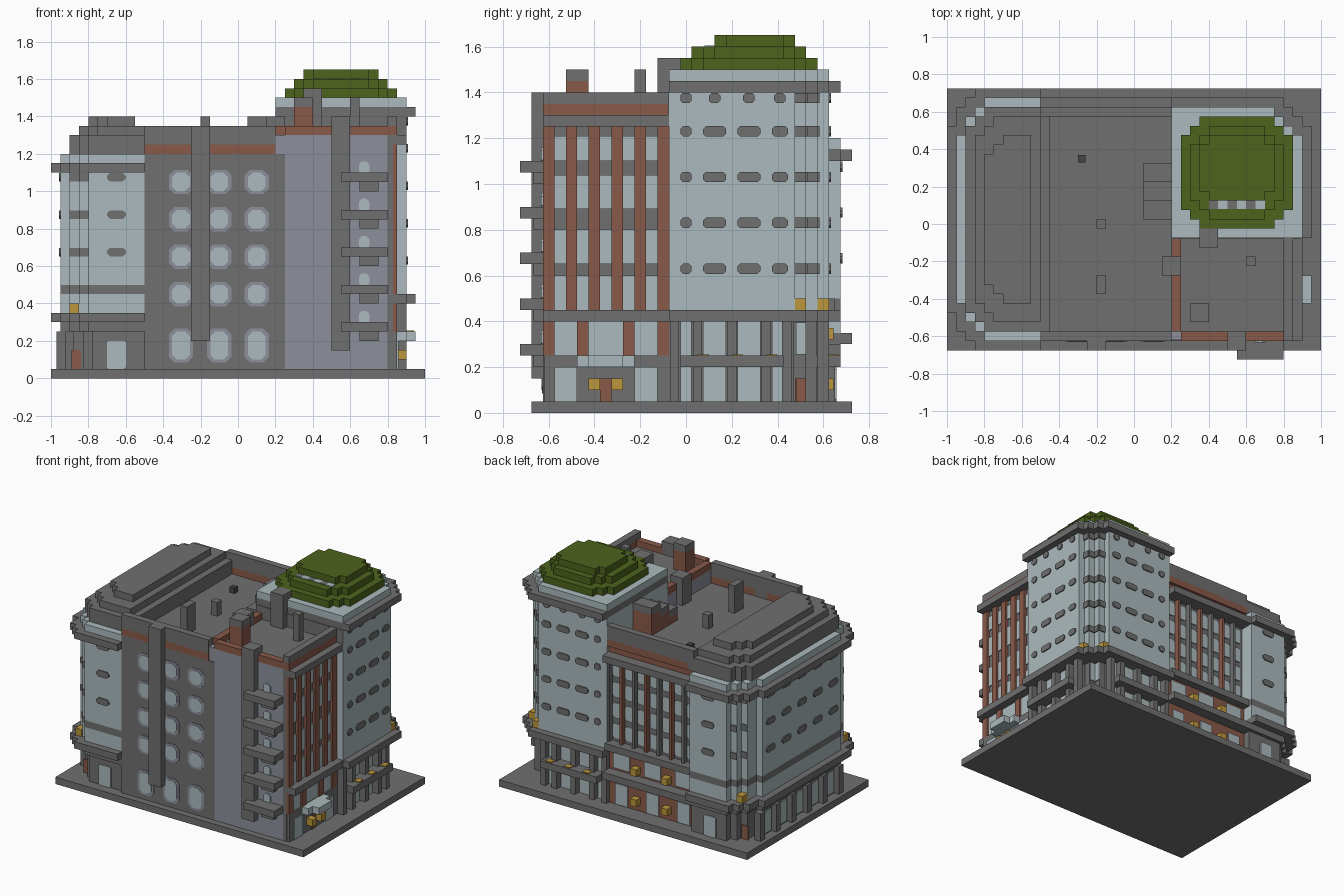
import bpy, bmesh
from mathutils import Vector

if "Cube" in bpy.data.objects:
    bpy.data.objects.remove(bpy.data.objects["Cube"])

COLOURS = {
    "stone grey": (0.16, 0.16, 0.16),
    "pale blue": (0.41, 0.49, 0.51),
    "slate blue": (0.27, 0.28, 0.33),
    "brick brown": (0.25, 0.10, 0.066),
    "dome green": (0.075, 0.125, 0.012),
    "lamp yellow": (0.50, 0.31, 0.045),
    "dark iron": (0.06, 0.06, 0.06),
}
GREY, PALE, SLATE, BROWN, GREEN, YELLOW, DARK = range(len(COLOURS))
materials = []
for label, rgb in COLOURS.items():
    m = bpy.data.materials.new(label)
    m.use_nodes = True
    m.diffuse_color = (*rgb, 1)
    bsdf = m.node_tree.nodes["Principled BSDF"]
    bsdf.inputs["Base Color"].default_value = (*rgb, 1)
    bsdf.inputs["Roughness"].default_value = 0.9
    materials.append(m)

parts = {}
S = 0.05


def prism(name, pts, lo, hi, axis, mat):
    """Extrude a 2D outline along x, y or z into the named part."""
    bm = parts.setdefault(name, bmesh.new())
    place = {"x": lambda a, b, c: (c, a, b), "y": lambda a, b, c: (a, c, b), "z": lambda a, b, c: (a, b, c)}[axis]
    low = [bm.verts.new(place(a, b, lo)) for a, b in pts]
    high = [bm.verts.new(place(a, b, hi)) for a, b in pts]
    n = len(pts)
    faces = [bm.faces.new(low[::-1]), bm.faces.new(high)]
    faces += [bm.faces.new((low[i], low[(i + 1) % n], high[(i + 1) % n], high[i])) for i in range(n)]
    for f in faces:
        f.material_index = mat


def box(name, x0, x1, y0, y1, z0, z1, mat):
    prism(name, [(x0, y0), (x1, y0), (x1, y1), (x0, y1)], z0, z1, "z", mat)


def stepped(name, x0, x1, y0, y1, z0, z1, mat, corners, rise=(0.15, 0.1, 0.05, 0)):
    """Block whose chosen corners are cut back in a staircase."""
    cut = [(0, rise[0])]
    for i in range(1, len(rise)):
        cut += [(i * S, rise[i - 1]), (i * S, rise[i])]
    pts = []
    for tag, x, y, sx, sy in (("fl", x0, y0, 1, 1), ("fr", x1, y0, -1, 1),
                              ("br", x1, y1, -1, -1), ("bl", x0, y1, 1, -1)):
        run = [(x + sx * a, y + sy * b) for a, b in cut] if tag in corners else [(x, y)]
        pts += run if sx * sy > 0 else run[::-1]
    prism(name, pts, z0, z1, "z", mat)


def plate(name, side, at, u, z, w, h, mat, depth=0.008, bevel=0.0):
    """Thin panel on a wall facing x or y, centred at u, z."""
    a, b = w / 2, h / 2
    c = bevel
    if c:
        pts = [(u - a + c, z - b), (u + a - c, z - b), (u + a, z - b + c), (u + a, z + b - c),
               (u + a - c, z + b), (u - a + c, z + b), (u - a, z + b - c), (u - a, z - b + c)]
    else:
        pts = [(u - a, z - b), (u + a, z - b), (u + a, z + b), (u - a, z + b)]
    end = at + (depth if side[0] == "+" else -depth)
    prism(name, pts, min(at, end), max(at, end), side[1], mat)


# Base slab
box("base", -1, 1, -0.675, 0.725, 0, 0.05, GREY)

# Left wing: ground floor, ledges, shaft and stepped roof
R = (0.2, 0.1, 0.05, 0)
L = ("fl", "bl")
stepped("left_ground_floor", -0.93, -0.5, -0.6, 0.65, 0.05, 0.25, GREY, L, R)
stepped("left_ledge", -0.95, -0.5, -0.625, 0.675, 0.25, 0.3, GREY, L, R)
stepped("left_ledge", -1, -0.5, -0.675, 0.725, 0.3, 0.35, GREY, L, R)
for z0, z1, mat in ((0.35, 0.45, PALE), (0.45, 0.5, GREY), (0.5, 1.1, PALE), (1.15, 1.2, PALE)):
    stepped("left_shaft", -0.95, -0.5, -0.625, 0.675, z0, z1, mat, L, R)
stepped("left_cornice", -1, -0.5, -0.675, 0.725, 1.1, 1.15, GREY, L, R)
for x0, x1, inset, z0, z1 in ((-0.9, -0.45, 0.05, 1.2, 1.3), (-0.85, -0.5, 0.1, 1.3, 1.35),
                              (-0.8, -0.55, 0.2, 1.35, 1.4)):
    stepped("left_roof", x0, x1, -0.625 + inset, 0.675 - inset, z0, z1, GREY, L, (0.1, 0.05, 0))
for z in (0.675, 0.875, 1.075):
    for side, wall, inner in (("-y", -0.625, 1), ("+y", 0.675, -1)):
        plate("left_windows", side, wall, -0.65, z, 0.1, 0.045, GREY, bevel=0.015)
        for k in (1, 2):
            plate("left_windows", side, wall + inner * k * S, -0.775 - k * S, z, S, 0.045, GREY)
    for k in range(5):
        plate("left_windows", "-x", -0.95, -0.335 + 0.18 * k, z, 0.1, 0.045, GREY, bevel=0.015)
for side, wall in (("-y", -0.6), ("+y", 0.65)):
    plate("left_ground_windows", side, wall, -0.65, 0.125, 0.1, 0.15, PALE, bevel=0.01)
for side, wall, edge in (("-y", -0.5, -1), ("+y", 0.55, 1)):
    plate("left_doors", side, wall, -0.865, 0.1, 0.05, 0.1, BROWN)
    box("left_lamps", -0.9, -0.85, *sorted((wall + edge * 0.025, wall + edge * 0.085)), 0.35, 0.4, YELLOW)
for k in range(6):
    y = -0.425 + 0.18 * k
    box("left_columns", -0.97, -0.92, y, y + S, 0.05, 0.25, GREY)
    if k < 5:
        plate("left_ground_windows", "-x", -0.93, y + 0.115, 0.14, 0.11, 0.16, PALE)

# Middle block with parapets
box("middle_block", -0.5, 0.25, -0.625, 0.575, 0.05, 1.2, GREY)
for y in (-0.625, 0.575):
    box("middle_parapet", -0.5, 0.2, y, y + S, 1.2, 1.25, BROWN)
    box("middle_parapet", -0.5, 0.2, y, y + S, 1.25, 1.35, GREY)
for x in (-0.305, -0.1, 0.1):
    for z, h in ((1.05, 0.1), (0.85, 0.1), (0.65, 0.1), (0.45, 0.1), (0.175, 0.15)):
        plate("front_window_frames", "-y", -0.625, x, z, 0.13, h + 0.03, SLATE, 0.004, 0.03)
        plate("front_window_glass", "-y", -0.625, x, z, 0.095, h, PALE, 0.007, 0.025)
for x, top, low in ((-0.25, 1.35, 0.2), (0.5, 1.4, 0.15)):
    box("front_chimney", x, x + 0.1, -0.675, -0.575, low, top, GREY)

# Rear of the middle block
box("rear_ledge", -0.5, 0.2, 0.575, 0.675, 1.1, 1.15, GREY)
box("rear_ledge", -0.5, 0.2, 0.575, 0.675, 0.25, 0.3, GREY)
box("rear_ledge", -0.5, 0.2, 0.575, 0.65, 0.45, 0.5, GREY)
box("rear_brick", -0.5, 0.2, 0.575, 0.595, 0.05, 0.45, BROWN)
box("rear_brick", -0.5, 0.2, 0.575, 0.6, 1.15, 1.2, BROWN)
for k in range(7):
    x = -0.45 + 0.1 * k
    for z in (0.575, 0.725, 0.875, 1.025):
        plate("rear_windows", "+y", 0.575, x, z, 0.065, 0.11, PALE, bevel=0.012)
    box("rear_pilasters", x + 0.04, x + 0.06, 0.575, 0.61, 0.5, 1.1, BROWN if k in (1, 3, 5) else GREY)
for x in (-0.4, -0.15, 0.1):
    plate("rear_windows", "+y", 0.595, x, 0.375, 0.13, 0.12, PALE)
    plate("rear_windows", "+y", 0.595, x, 0.13, 0.1, 0.15, PALE)
for x in (-0.275, -0.025):
    for z in (0.1, 0.32):
        box("rear_lamps", x - 0.025, x + 0.025, 0.595, 0.645, z, z + S, YELLOW)

# Right block and its roof edge
box("right_block", 0.25, 0.8, -0.625, -0.075, 0.05, 1.3, SLATE)
box("right_block", 0.2, 0.25, -0.62, -0.075, 1.2, 1.3, SLATE)
box("right_roof", 0.25, 0.8, -0.575, -0.075, 1.3, 1.305, GREY)
box("right_parapet", 0.2, 0.25, -0.575, -0.075, 1.3, 1.35, BROWN)
box("right_parapet", 0.25, 0.85, -0.625, -0.575, 1.3, 1.35, BROWN)
box("right_parapet", 0.8, 0.85, -0.575, -0.075, 1.3, 1.35, BROWN)
box("right_parapet", 0.8, 0.85, -0.625, -0.075, 1.35, 1.4, GREY)

# Right facade: bands, pilasters and glass
box("right_facade", 0.8, 0.83, -0.625, -0.075, 0.05, 1.25, GREY)
box("right_facade", 0.83, 0.85, -0.62, -0.075, 0.05, 0.25, GREY)
box("right_cornice", 0.8, 0.9, -0.625, -0.075, 1.25, 1.3, GREY)
box("right_cornice", 0.8, 0.9, -0.625, -0.075, 0.4, 0.45, GREY)
for k in range(6):
    y = -0.6 + 0.1 * k
    box("right_pilasters", 0.8, 0.85, y - 0.025, y + 0.025, 0.45, 1.25, BROWN)
    if k < 5:
        for z, h in ((0.525, 0.15), (0.725, 0.15), (0.965, 0.15), (1.155, 0.11)):
            plate("right_windows", "+x", 0.83, y + S, z, 0.05, h, PALE)
for y in (-0.6, -0.45, -0.25, -0.1):
    box("right_pilasters", 0.8, 0.85, y - 0.025, y + 0.025, 0.25, 0.4, BROWN)
for y, w in ((-0.525, 0.1), (-0.35, 0.15), (-0.175, 0.1)):
    plate("right_windows", "+x", 0.83, y, 0.325, w, 0.15, PALE)
    if w < 0.12:
        plate("right_windows", "+x", 0.85, y, 0.125, w, 0.15, PALE)
plate("right_door", "+x", 0.85, -0.35, 0.1, 0.05, 0.1, BROWN)
for y in (-0.4, -0.3):
    box("right_lamps", 0.85, 0.9, y - 0.025, y + 0.025, 0.1, 0.15, YELLOW)
box("entrance_canopy", 0.85, 0.9, -0.475, -0.225, 0.2, 0.25, PALE)
box("entrance_canopy", 0.9, 0.95, -0.425, -0.275, 0.2, 0.25, PALE)

# Fire escape with arched windows
for z in (0.25, 0.45, 0.65, 0.85, 1.05):
    box("fire_escape", 0.55, 0.8, -0.725, -0.625, z, z + S, GREY)
    box("fire_escape", 0.65, 0.75, -0.665, -0.625, z - S, z, GREY)
    plate("fire_escape_windows", "-y", -0.625, 0.675, z + 0.075, 0.055, 0.07, PALE, bevel=0.015)

# Corner tower: open ground floor, shaft, cornice and stepped dome
T = ("br",)
stepped("tower_ground_floor", 0.2, 0.85, -0.075, 0.572, 0.05, 0.4, GREY, T)
stepped("tower_ledge", 0.2, 0.95, -0.075, 0.675, 0.4, 0.45, GREY, T)
stepped("tower_shaft", 0.2, 0.9, -0.075, 0.625, 0.45, 1.4, PALE, T)
stepped("tower_cornice", 0.2, 0.95, -0.075, 0.675, 1.4, 1.45, GREY, T)
stepped("tower_crown", 0.2, 0.9, -0.075, 0.625, 1.45, 1.5, PALE, T)
plate("tower_front_wall", "-y", -0.075, 0.55, 1.35, 0.7, 0.1, GREY, 0.004)
ALL = ("fl", "fr", "br", "bl")
stepped("dome", 0.25, 0.85, -0.025, 0.575, 1.5, 1.55, GREEN, ALL, (0.1, 0.05, 0))
stepped("dome", 0.3, 0.8, 0.025, 0.525, 1.55, 1.6, GREEN, ALL, (0.1, 0.05, 0))
stepped("dome", 0.35, 0.75, 0.125, 0.475, 1.6, 1.65, GREEN, ALL, (0.05, 0))
for k in range(6):
    x = 0.4 + S * k
    box("dome_skylight", x, x + S, 0.08, 0.125, 1.6, 1.604, PALE if k % 2 else GREY)

# Tower openings, matched on the right and rear faces
for side, wall, shift, flip in (("+x", 0.9, 0, 1), ("+y", 0.625, 0.275, 1)):
    for z in (0.63, 0.83, 1.03, 1.23, 1.375):
        tall = 0.045
        for u, w in ((0, 0.05), (0.125, 0.1), (0.275, 0.1), (0.41, 0.07)):
            width = 0.05 if z > 1.3 else w
            plate("tower_windows", side, wall, u + shift, z, width, tall, GREY, bevel=0.012)
        for k in (1, 2):
            plate("tower_windows", side, wall - k * S, 0.45 + k * S + shift, z, S, tall, GREY)
    low = wall - S
    for u, w in ((0, 0.05), (0.125, 0.1), (0.275, 0.1), (0.4, 0.05)):
        for z in (0.125, 0.325):
            plate("tower_ground_windows", side, low, u + shift, z, w, 0.15, PALE)
    for u in (-0.05, 0.05, 0.2, 0.35, 0.44):
        a, b = u + shift - 0.02, u + shift + 0.02
        if side == "+x":
            box("tower_columns", low, wall, a, b, 0.05, 0.4, GREY)
        else:
            box("tower_columns", a, b, low, wall, 0.05, 0.4, GREY)
    plate("tower_corner_windows", side, low - 0.1, 0.5 + shift, 0.325, 0.05, 0.14, PALE)
    plate("tower_corner_doors", side, low - 0.1, 0.5 + shift, 0.1, 0.05, 0.1, BROWN)
box("tower_awning", 0.85, 0.95, -0.025, 0.425, 0.2, 0.25, GREY)
box("tower_awning", 0.25, 0.7, 0.572, 0.675, 0.2, 0.25, GREY)
for u in (0.05, 0.2, 0.35):
    box("awning_lamps", 0.9, 0.94, u, u + S, 0.25, 0.256, YELLOW)
    box("awning_lamps", u + 0.27, u + 0.32, 0.625, 0.665, 0.25, 0.256, YELLOW)
for x, y in ((0.86, 0.5), (0.76, 0.6)):
    box("tower_lamps", x - 0.01, x + 0.04, y - 0.025, y + 0.025, 0.45, 0.5, YELLOW)

# Rooftop stair house, chimneys and vents
for y, top in ((0.025, 1.3), (0.125, 1.35), (0.225, 1.4)):
    box("stair_house", 0.05, 0.2, y, y + 0.1, 1.2, top - S, BROWN)
    box("stair_house", 0.05, 0.2, y, y + 0.1, top - S, top, GREY)
for x, y, w, d, low, top, mat in (
        (-0.2, -0.025, S, S, 1.2, 1.3, GREY), (-0.2, -0.375, S, 0.1, 1.2, 1.4, GREY),
        (-0.3, 0.33, 0.04, 0.04, 1.2, 1.24, DARK), (0.15, -0.275, 0.1, 0.1, 1.2, 1.4, GREY),
        (0.3, -0.525, 0.1, 0.1, 1.3, 1.45, BROWN), (0.3, -0.525, 0.1, 0.1, 1.45, 1.5, GREY),
        (0.35, -0.125, 0.1, 0.1, 1.3, 1.55, GREY), (0.6, -0.225, S, S, 1.3, 1.5, GREY)):
    box("roof_stacks", x, x + w, y, y + d, low, top, mat)

# Turn every collected part into an object
for name, bm in parts.items():
    bmesh.ops.recalc_face_normals(bm, faces=bm.faces)
    mesh = bpy.data.meshes.new(name)
    used = sorted({f.material_index for f in bm.faces})
    for f in bm.faces:
        f.material_index = used.index(f.material_index)
    bm.to_mesh(mesh)
    bm.free()
    for i in used:
        mesh.materials.append(materials[i])
    bpy.context.collection.objects.link(bpy.data.objects.new(name, mesh))
